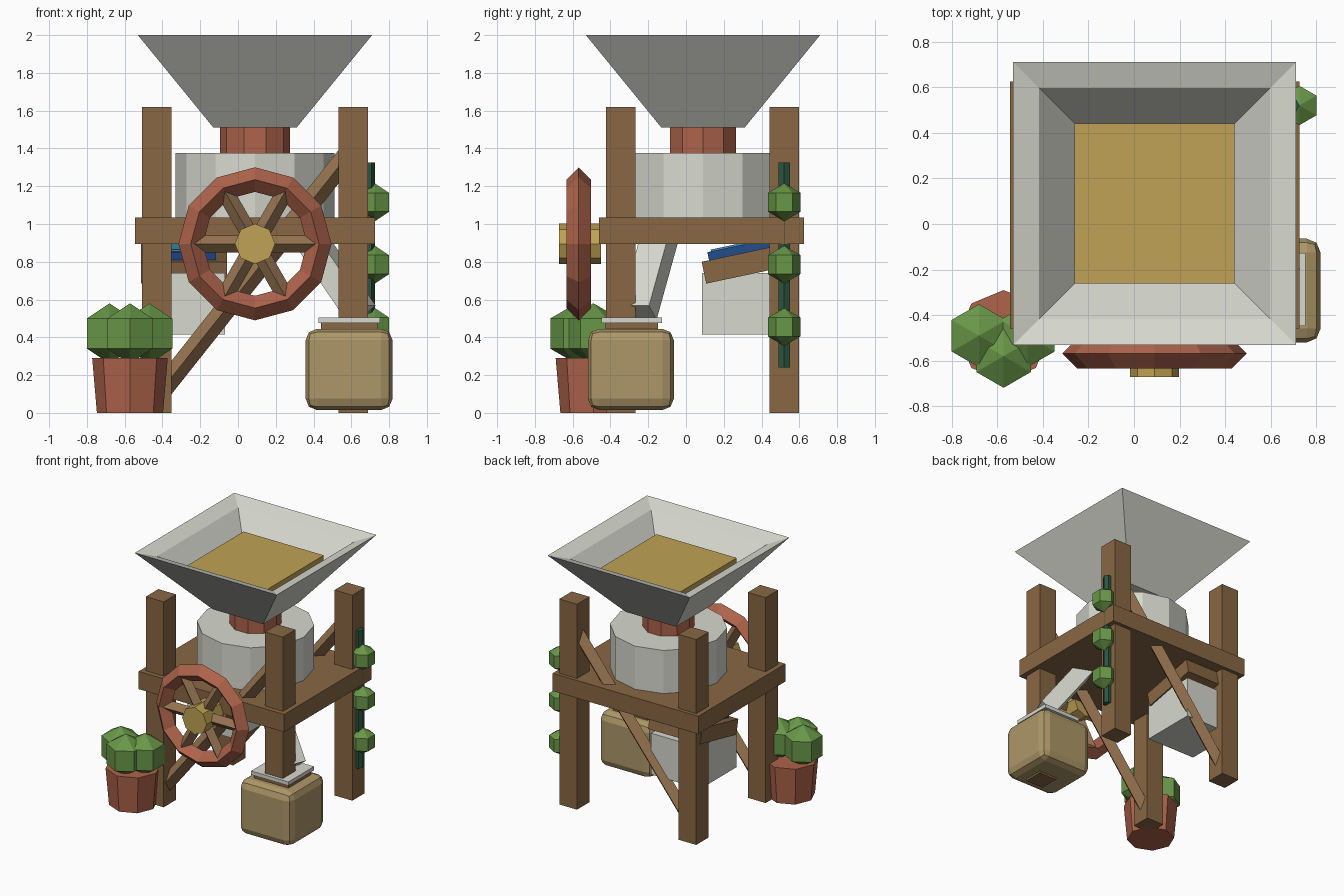
import bpy, bmesh, math
from mathutils import Matrix, Vector

if "Cube" in bpy.data.objects:
    bpy.data.objects.remove(bpy.data.objects["Cube"])

CX, CY = 0.09, 0.09   # mill axis


def mat(name, *rgb):
    m = bpy.data.materials.new(name)
    m.diffuse_color = (*rgb, 1)
    m.use_nodes = True
    m.node_tree.nodes["Principled BSDF"].inputs["Base Color"].default_value = m.diffuse_color
    return m


WOOD = mat("wood", .25, .135, .058)
LIGHT_WOOD = mat("light_wood", .30, .17, .08)
CLAY = mat("clay", .42, .125, .07)
STONE = mat("stone", .68, .69, .62)
GRAIN = mat("grain", .52, .36, .09)
SACKING = mat("sacking", .42, .31, .14)
LEAF = mat("leaf", .14, .31, .065)
STEM = mat("stem", .025, .09, .055)
BLUE = mat("blue", .015, .075, .26)
LIGHT_BLUE = mat("light_blue", .06, .28, .45)


def finish(bm, name, material, matrix=Matrix()):
    bmesh.ops.recalc_face_normals(bm, faces=bm.faces[:])
    me = bpy.data.meshes.new(name)
    bm.to_mesh(me)
    bm.free()
    me.materials.append(material)
    ob = bpy.data.objects.new(name, me)
    ob.matrix_world = matrix
    bpy.context.collection.objects.link(ob)
    return ob


def box(name, center, size, material, rot=Matrix()):
    bm = bmesh.new()
    bmesh.ops.create_cube(bm, size=1, matrix=Matrix.Diagonal((*size, 1)))
    return finish(bm, name, material, Matrix.Translation(center) @ rot)


def loft(name, rings, sides, material, matrix, turn=0.0):
    """Stack of regular polygons given as (radius, height), capped at both ends."""
    bm = bmesh.new()
    loops = []
    for r, z in rings:
        angles = [turn + math.tau * i / sides for i in range(sides)]
        loops.append([bm.verts.new((r * math.cos(a), r * math.sin(a), z)) for a in angles])
    for a, b in zip(loops, loops[1:]):
        for i in range(sides):
            j = (i + 1) % sides
            bm.faces.new((a[i], a[j], b[j], b[i]))
    bm.faces.new(loops[0])
    bm.faces.new(loops[-1])
    return finish(bm, name, material, matrix)


def bar(name, p, q, radius, sides, material):
    """Straight bar between two points."""
    p, q = Vector(p), Vector(q)
    rot = (q - p).to_track_quat('Z', 'Y').to_matrix().to_4x4()
    return loft(name, [(radius, 0), (radius, (q - p).length)], sides, material,
                Matrix.Translation(p) @ rot)


def leaf_ball(name, center, radius):
    bm = bmesh.new()
    bmesh.ops.create_uvsphere(bm, u_segments=6, v_segments=3, radius=radius)
    return finish(bm, name, LEAF, Matrix.Translation(center))


AXIS = Matrix.Translation((CX, CY, 0))

# Frame: posts, table, diagonal braces front and back
for side, x in (("left", -.43), ("right", .61)):
    for end, y in (("front", -.345), ("back", .52)):
        box(f"{end}_{side}_post", (x, y, .81), (.155, .155, 1.62), WOOD)
box("table", (CX, .083, .965), (1.27, 1.085, .14), WOOD)
for end, y in (("front", -.345), ("back", .52)):
    bar(f"{end}_brace", (-.40, y, .127), (.58, y, 1.363), .055, 4, LIGHT_WOOD)

# Millstone, neck, hopper and grain
loft("millstone", [(.42, 1.03), (.42, 1.375)], 12, STONE, AXIS)
loft("neck", [(.185, 1.36), (.185, 1.53)], 10, CLAY, AXIS)
R2 = math.sqrt(2)
loft("hopper", [(.22 * R2, 1.51), (.62 * R2, 2.0), (.507 * R2, 1.96), (.17 * R2, 1.55)],
     4, STONE, AXIS, math.pi / 4)
box("grain", (CX, CY, 1.82), (.70, .70, .10), GRAIN)

# Hand wheel: diamond-section rim, crossing spokes, hub
WC = Vector((CX, -.568, .895))
bpy.ops.mesh.primitive_torus_add(major_segments=12, minor_segments=4, major_radius=.34,
                                 minor_radius=.065, location=WC, rotation=(math.pi / 2, 0, 0))
rim = bpy.context.object
rim.name = "wheel_rim"
rim.data.materials.append(CLAY)
for i in range(3):
    a = i * math.pi / 3
    d = Vector((math.cos(a), 0, math.sin(a))) * .32
    bar(f"spoke_{i}", WC - d, WC + d, .045, 4, LIGHT_WOOD)
bar("hub", (CX, -.45, .895), (CX, -.672, .895), .107, 8, GRAIN)

# Bin with tilted lid and blue panel
box("bin", (-.285, .31, .578), (.43, .45, .325), STONE)
TILT = Matrix.Rotation(math.radians(12), 4, 'X')
lid_c = Vector((-.287, .32, .79))
up = TILT.to_3x3() @ Vector((0, 0, 1))
box("bin_lid", lid_c, (.455, .46, .118), WOOD, TILT)
box("bin_panel", lid_c + up * .08, (.34, .38, .045), BLUE, TILT)
box("bin_panel_top", lid_c + up * .106, (.30, .34, .012), LIGHT_BLUE, TILT)

# Chute from the millstone down to the sack
top, low = Vector((.33, -.12, 1.0)), Vector((.65, -.25, .53))
along = (low - top).normalized()
across = along.cross(Vector((0, 0, 1))).normalized()
rot = Matrix((across, along.cross(across), along)).transposed().to_4x4()
box("chute", (top + low) / 2, (.16, .13, (low - top).length), STONE, rot)

# Sack with tied neck
sack = box("sack", (.588, -.292, .23), (.46, .455, .43), SACKING)
bev = sack.modifiers.new("soft_edges", 'BEVEL')
bev.width, bev.segments = .06, 2
box("sack_tie", (.59, -.287, .459), (.30, .28, .04), WOOD)
box("sack_mouth", (.59, -.287, .490), (.325, .32, .03), STONE)

# Potted shrub
loft("pot", [(.175, 0), (.2, .29)], 8, CLAY, Matrix.Translation((-.572, -.49, 0)))
for i, p in enumerate(((-.68, -.49, .42), (-.572, -.58, .42), (-.468, -.49, .42))):
    leaf_ball(f"shrub_{i}", p, .16)

# Climbing vine on the back right post
bar("vine_stem", (.69, .52, .24), (.69, .52, 1.325), .036, 6, STEM)
for i in range(3):
    leaf_ball(f"vine_leaf_{i}", (.725, .52, .455 + .33 * i), .1)
